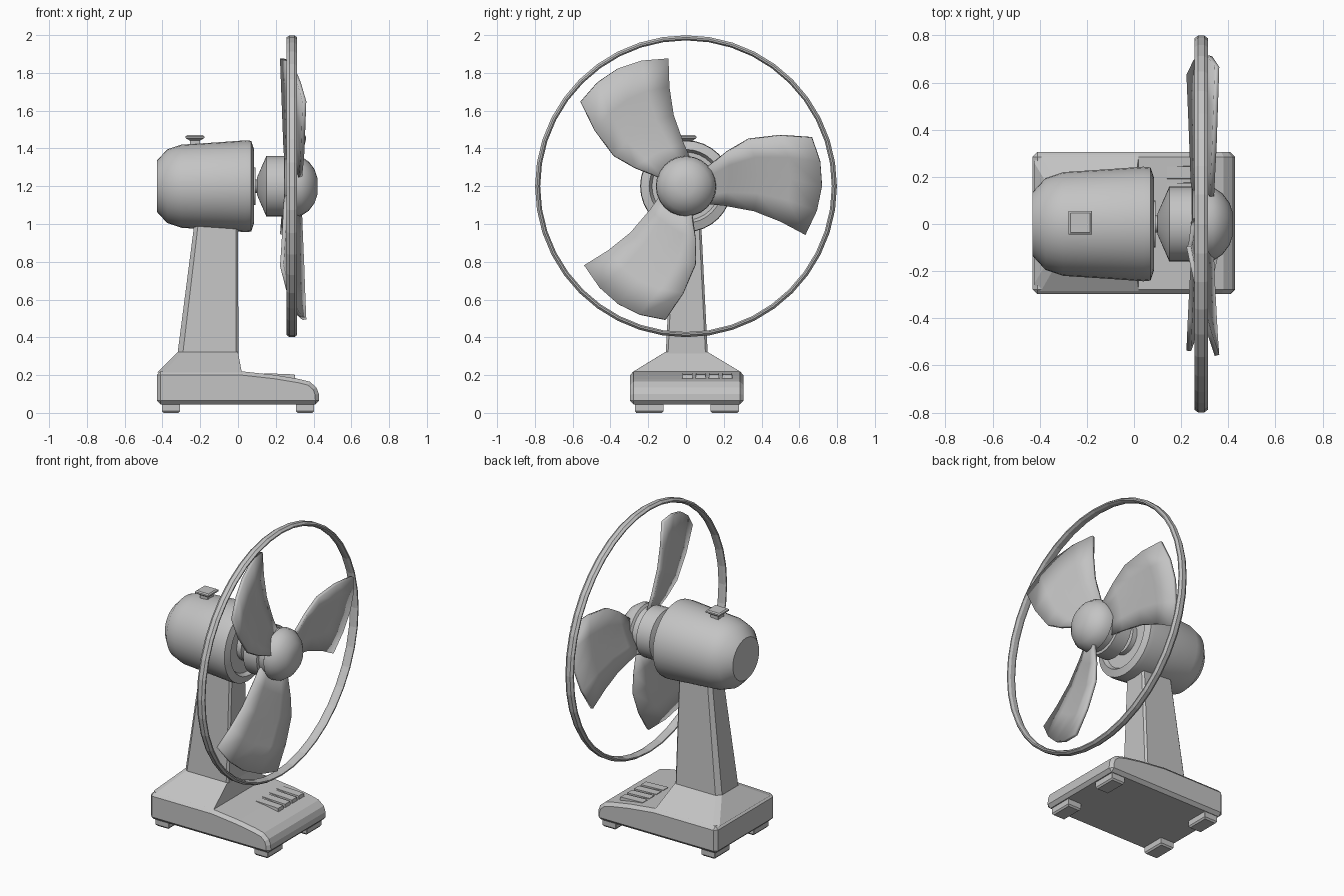
import bpy, bmesh, math
from mathutils import Matrix, Vector

old = bpy.data.objects.get("Cube")
if old:
    bpy.data.objects.remove(old, do_unlink=True)

GREY = (0.55, 0.55, 0.55, 1)
mat = bpy.data.materials.new("grey plastic")
mat.use_nodes = True
mat.diffuse_color = GREY
mat.node_tree.nodes["Principled BSDF"].inputs["Base Color"].default_value = GREY

AXIS = 1.2      # height of the motor shaft
RING_X = 0.285  # plane of the guard ring


def finish(name, bm, smooth=None):
    bmesh.ops.recalc_face_normals(bm, faces=bm.faces[:])
    mesh = bpy.data.meshes.new(name)
    bm.to_mesh(mesh)
    bm.free()
    mesh.materials.append(mat)
    obj = bpy.data.objects.new(name, mesh)
    bpy.context.collection.objects.link(obj)
    if smooth:
        bpy.ops.object.select_all(action='DESELECT')
        obj.select_set(True)
        bpy.context.view_layer.objects.active = obj
        bpy.ops.object.shade_smooth_by_angle(angle=math.radians(smooth))
    return obj


def loft(name, rings, closed=False, smooth=None):
    """Skin a list of equal point loops; cap the ends unless closed."""
    bm = bmesh.new()
    loops = [[bm.verts.new(p) for p in ring] for ring in rings]
    n = len(loops[0])
    pairs = list(zip(loops, loops[1:]))
    if closed:
        pairs.append((loops[-1], loops[0]))
    else:
        bm.faces.new(loops[0])
        bm.faces.new(loops[-1])
    for a, b in pairs:
        for i in range(n):
            j = (i + 1) % n
            bm.faces.new((a[i], a[j], b[j], b[i]))
    return finish(name, bm, smooth)


def lathe_x(name, profile, sides, smooth=35):
    """Turn (x, radius) pairs round the shaft."""
    angles = [math.tau * i / sides for i in range(sides)]
    return loft(name, [[(x, r * math.cos(a), AXIS + r * math.sin(a)) for a in angles]
                       for x, r in profile], smooth=smooth)


def section(x0, x1, y0, y1, z, back=0.0, front=0.0):
    """Horizontal rectangle with cut corners."""
    b, f = max(back, 0.001), max(front, 0.001)
    return [(x0 + b, y0, z), (x1 - f, y0, z), (x1, y0 + f, z), (x1, y1 - f, z),
            (x1 - f, y1, z), (x0 + b, y1, z), (x0, y1 - b, z), (x0, y0 + b, z)]


def bevel(obj, width):
    mod = obj.modifiers.new("bevel", 'BEVEL')
    mod.width = width
    mod.segments = 1
    mod.limit_method = 'ANGLE'
    mod.angle_limit = math.radians(50)


# Base with a rounded control end
outline = [(-0.43, 0.045), (-0.43, 0.22), (0.02, 0.22), (0.2, 0.2), (0.32, 0.18),
           (0.38, 0.165), (0.415, 0.135), (0.428, 0.1), (0.43, 0.045)]
base = loft("base", [[(x, y, z) for x, z in outline] for y in (-0.297, 0.305)])
bevel(base, 0.02)

# Sloping plinth and tapered stem
loft("plinth", [section(-0.425, 0.02, -0.285, 0.293, 0.215, 0.03),
                section(-0.32, 0.0, -0.11, 0.115, 0.322, 0.025)])
loft("stem", [section(-0.32, 0.002, -0.107, 0.115, 0.315, 0.028, 0.012),
              section(-0.225, 0.0, -0.07, 0.078, 1.05, 0.02, 0.012)])

# Feet
for x, end in ((-0.355, "rear"), (0.355, "front")):
    for y, side in ((-0.195, "right"), (0.205, "left")):
        def foot(half_x, half_y, z):
            return section(x - half_x, x + half_x, y - half_y, y + half_y, z)
        loft(f"{end}_{side}_foot", [foot(0.04, 0.068, 0.0), foot(0.048, 0.076, 0.01),
                                    foot(0.048, 0.076, 0.048)])

# Speed buttons in a row
for i in range(4):
    y = 0.008 + 0.07 * i
    button = loft(f"button_{i + 1}", [section(0.135, 0.305, y - 0.029, y + 0.029, 0.175),
                                      section(0.14, 0.3, y - 0.026, y + 0.026, 0.21)])
    for v in button.data.vertices:
        if v.co.z > 0.2:
            v.co.z -= 0.04 * (v.co.x - 0.14)

# Motor housing and collar
lathe_x("motor_housing", [(-0.43, 0.135), (-0.375, 0.195), (-0.3, 0.22), (-0.1, 0.233),
                          (0.04, 0.243), (0.07, 0.24), (0.085, 0.195), (0.06, 0.18)], 32)
lathe_x("motor_collar", [(0.05, 0.1), (0.092, 0.1), (0.092, 0.075)], 24)
lathe_x("shaft", [(0.07, 0.035), (0.13, 0.035)], 16)

# Oscillation knob
loft("knob_neck", [section(-0.255, -0.2, -0.025, 0.035, 1.4),
                   section(-0.255, -0.2, -0.025, 0.035, 1.45)])
loft("knob_cap", [section(-0.258, -0.198, -0.028, 0.038, 1.443),
                  section(-0.278, -0.178, -0.045, 0.055, 1.455),
                  section(-0.278, -0.178, -0.045, 0.055, 1.464),
                  section(-0.27, -0.186, -0.037, 0.047, 1.47)])

# Hub with domed nose
lathe_x("hub", [(0.1, 0.045), (0.15, 0.16), (0.245, 0.16), (0.25, 0.145), (0.285, 0.145),
                (0.295, 0.16), (0.335, 0.157), (0.375, 0.13), (0.405, 0.09),
                (0.42, 0.045)], 24)

# Guard ring
ring_section = [(-0.028, 0.78), (-0.013, 0.772), (0.013, 0.772), (0.028, 0.78),
                (0.028, 0.788), (0.013, 0.799), (-0.013, 0.799), (-0.028, 0.788)]
SEGS = 40
loft("guard_ring", [[(RING_X + dx, r * math.cos(a), AXIS + r * math.sin(a))
                     for dx, r in ring_section]
                    for a in (math.tau * i / SEGS for i in range(SEGS))],
     closed=True)

# Blades: leading and trailing edge points (y, z), twisted along x
leading = [(0.1, 0.09), (0.22, 0.185), (0.33, 0.25), (0.5, 0.27), (0.667, 0.258)]
trailing = [(0.1, -0.09), (0.2, -0.1), (0.36, -0.13), (0.5, -0.185), (0.633, -0.256)]
ACROSS = 5
for k in range(3):
    turn = Matrix.Rotation(math.tau * k / 3, 4, 'X')
    bm = bmesh.new()
    grid = []
    for i, (lead, trail) in enumerate(zip(leading, trailing)):
        t = i / (len(leading) - 1)
        row = []
        for j in range(ACROSS):
            s = j / (ACROSS - 1)
            y = lead[0] + (trail[0] - lead[0]) * s + 0.28 * t * s * (1 - s)
            z = lead[1] + (trail[1] - lead[1]) * s
            x = 0.292 + (0.5 - s) * (0.075 + 0.045 * t)
            row.append(bm.verts.new(turn @ Vector((x, y, z)) + Vector((0, 0, AXIS))))
        grid.append(row)
    for a, b in zip(grid, grid[1:]):
        for j in range(ACROSS - 1):
            bm.faces.new((a[j], a[j + 1], b[j + 1], b[j]))
    blade = finish(f"blade_{k + 1}", bm, smooth=40)
    solid = blade.modifiers.new("thickness", 'SOLIDIFY')
    solid.thickness = 0.02
    solid.offset = 0
